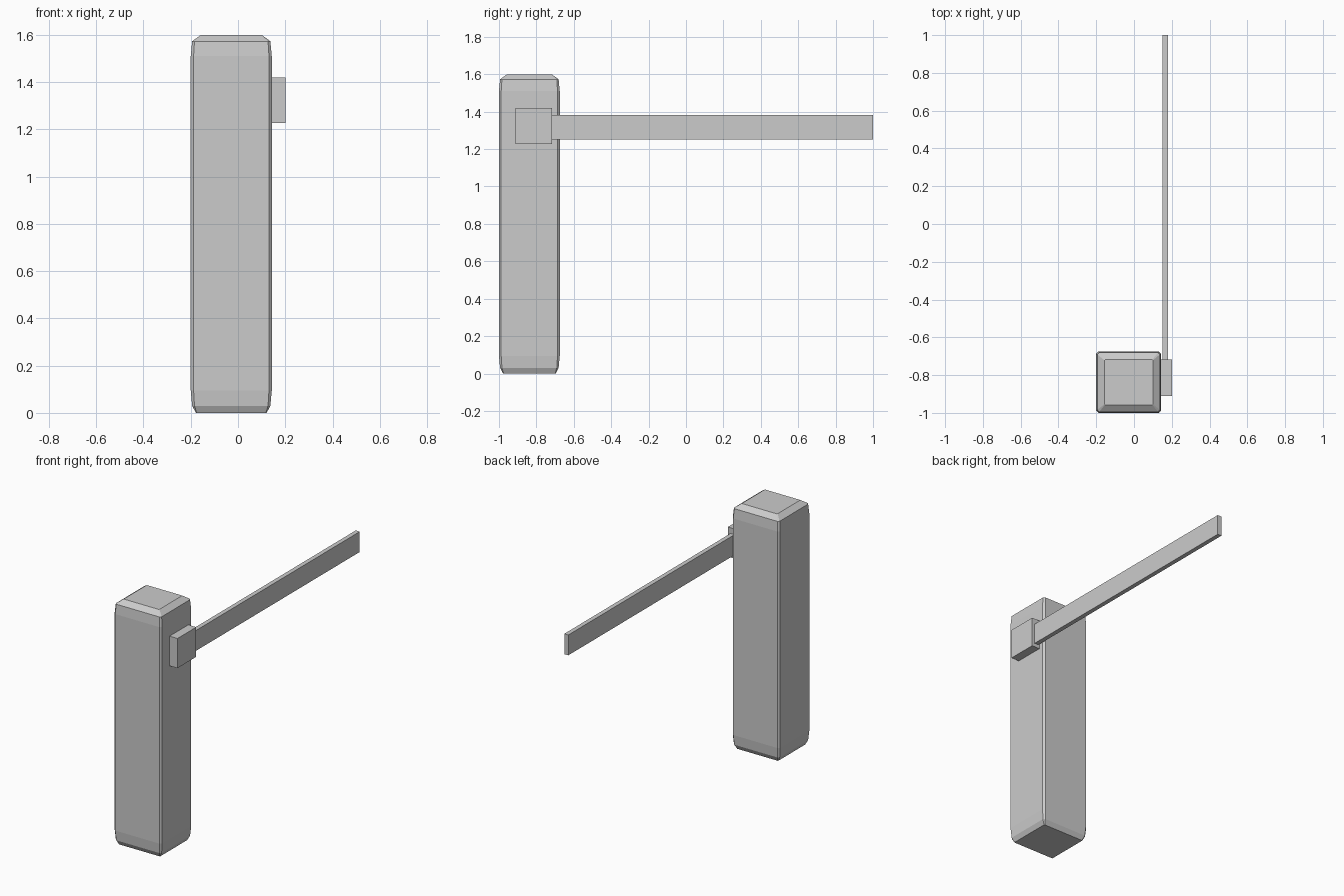
import bpy, bmesh

if "Cube" in bpy.data.objects:
    bpy.data.objects.remove(bpy.data.objects["Cube"])


def make_object(name, bm):
    bmesh.ops.recalc_face_normals(bm, faces=bm.faces)
    mesh = bpy.data.meshes.new(name)
    bm.to_mesh(mesh)
    bm.free()
    obj = bpy.data.objects.new(name, mesh)
    bpy.context.collection.objects.link(obj)
    return obj


def box(name, lo, hi):
    bm = bmesh.new()
    bmesh.ops.create_cube(bm, size=1)
    for v in bm.verts:
        v.co = [(a + b) / 2 + c * (b - a) for a, b, c in zip(lo, hi, v.co)]
    return make_object(name, bm)


def ring(bm, x0, x1, y0, y1, z, inset, cut):
    # rectangle with narrow clipped corners
    x0, x1, y0, y1 = x0 + inset, x1 - inset, y0 + inset, y1 - inset
    pts = [(x0 + cut, y0), (x1 - cut, y0), (x1, y0 + cut), (x1, y1 - cut),
           (x1 - cut, y1), (x0 + cut, y1), (x0, y1 - cut), (x0, y0 + cut)]
    return [bm.verts.new((x, y, z)) for x, y in pts]


# Post: stacked rings (height, inset, corner cut)
levels = [(0.0, 0.022, 0.003), (0.03, 0.006, 0.01), (0.095, 0.0, 0.012),
          (1.51, 0.0, 0.012), (1.573, 0.006, 0.01), (1.6, 0.043, 0.003)]
bm = bmesh.new()
rings = [ring(bm, -0.2, 0.143, -1.0, -0.675, z, i, c) for z, i, c in levels]
for a, b in zip(rings, rings[1:]):
    for k in range(8):
        n = (k + 1) % 8
        bm.faces.new((a[k], a[n], b[n], b[k]))
bm.faces.new(rings[0])
bm.faces.new(rings[-1])
make_object("barrier_post", bm)

# Arm mount and arm
box("arm_mount", (0.142, -0.911, 1.226), (0.2, -0.717, 1.42))
box("barrier_arm", (0.151, -0.717, 1.25), (0.18, 1.0, 1.383))
